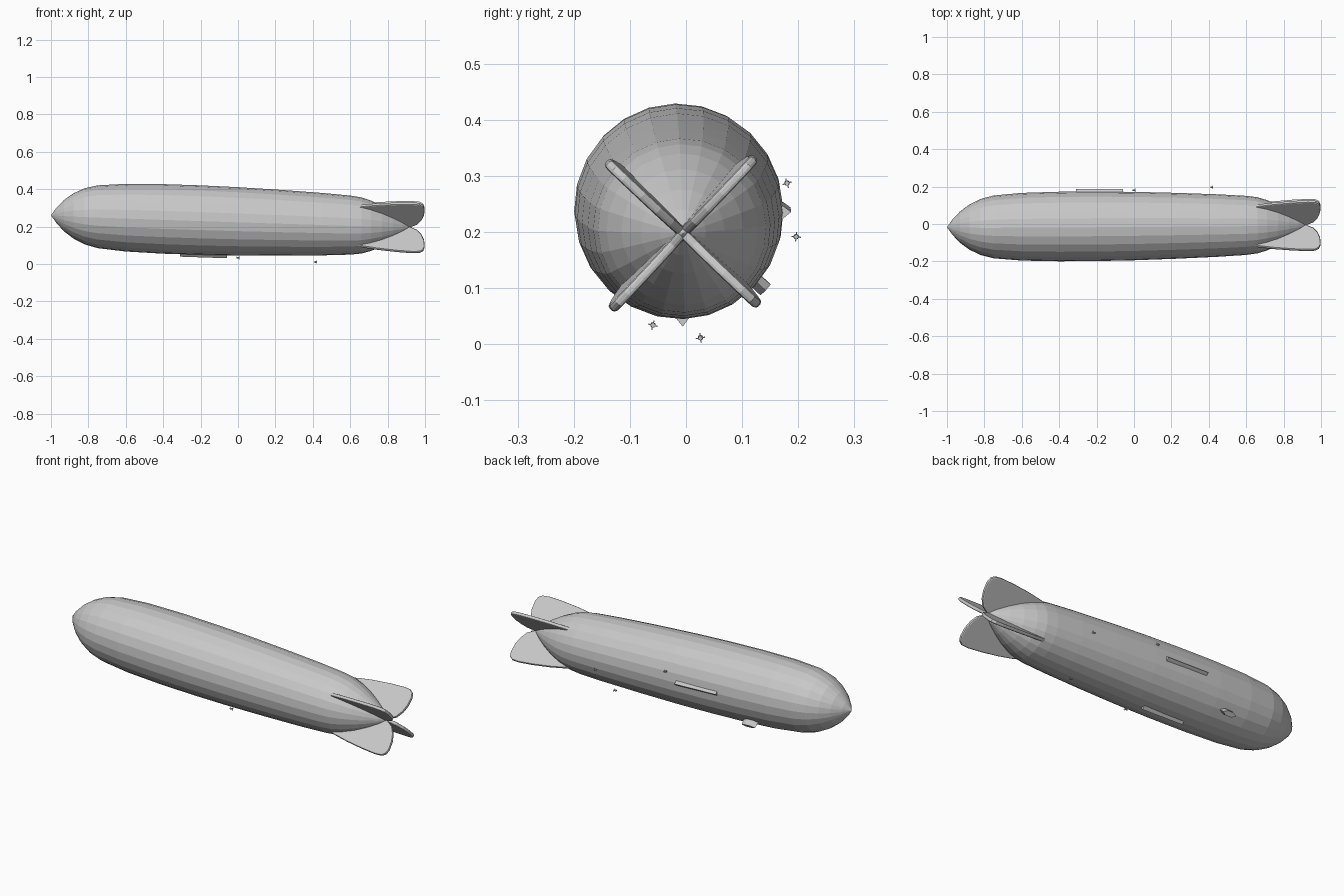
import bpy, bmesh
from math import radians, cos, sin, pi
from mathutils import Matrix, Vector

if "Cube" in bpy.data.objects:
    bpy.data.objects.remove(bpy.data.objects["Cube"])

grey = bpy.data.materials.new("light_grey")
grey.use_nodes = True
grey.diffuse_color = (0.58, 0.58, 0.58, 1)
grey.node_tree.nodes["Principled BSDF"].inputs["Base Color"].default_value = (0.58, 0.58, 0.58, 1)

# Ship frame: x runs nose to tail, -z is the keel; the ship is rolled and slightly pitched
FRAME = Matrix(((1, 0, 0, 0), (0.006, 1, 0, -0.011), (-0.033, 0, 1, 0.228), (0, 0, 0, 1)))
FRAME = FRAME @ Matrix.Rotation(radians(46.6), 4, 'X')


def finish(name, bm, around=0):
    """Turn a part around the hull axis and place it in the ship frame."""
    bmesh.ops.recalc_face_normals(bm, faces=bm.faces)
    mesh = bpy.data.meshes.new(name)
    bm.to_mesh(mesh)
    bm.free()
    mesh.transform(FRAME @ Matrix.Rotation(radians(around), 4, 'X'))
    mesh.materials.append(grey)
    obj = bpy.data.objects.new(name, mesh)
    bpy.context.collection.objects.link(obj)
    return obj


def extrude(bm, points, offset):
    """Prism from a flat outline."""
    face = bm.faces.new([bm.verts.new(p) for p in points])
    top = bmesh.ops.extrude_face_region(bm, geom=[face], use_keep_orig=True)
    verts = [v for v in top["geom"] if isinstance(v, bmesh.types.BMVert)]
    bmesh.ops.translate(bm, verts=verts, vec=offset)
    return verts


def hull():
    profile = [(-1, 0), (-0.97, 0.042), (-0.93, 0.084), (-0.88, 0.121), (-0.82, 0.15),
               (-0.75, 0.168), (-0.6, 0.181), (-0.4, 0.186), (-0.2, 0.186), (0, 0.183),
               (0.23, 0.176), (0.45, 0.167), (0.6, 0.158), (0.66, 0.15), (0.71, 0.135),
               (0.77, 0.109), (0.83, 0.075), (0.88, 0.041), (0.93, 0)]
    bm = bmesh.new()
    sides = 24
    rings = []
    for x, r in profile:
        if r == 0:
            rings.append([bm.verts.new((x, 0, 0))] * sides)
        else:
            rings.append([bm.verts.new((x, r * cos(2 * pi * i / sides), r * sin(2 * pi * i / sides)))
                          for i in range(sides)])
    for a, b in zip(rings, rings[1:]):
        for i in range(sides):
            j = (i + 1) % sides
            bm.faces.new(dict.fromkeys((a[i], a[j], b[j], b[i])))
    finish("hull", bm)


def fin(name, around):
    outline = [(0.62, 0.145), (0.67, 0.158), (0.75, 0.171), (0.85, 0.182), (0.93, 0.187),
               (0.97, 0.184), (0.99, 0.17), (0.998, 0.145), (0.995, 0.1), (0.982, 0.06),
               (0.96, 0.027), (0.92, 0.004), (0.8, 0.02), (0.68, 0.08)]
    bm = bmesh.new()
    extrude(bm, [(x, -0.009, -r) for x, r in outline], Vector((0, 0.018, 0)))
    rims = [e for e in bm.edges if abs(e.verts[0].co.y - e.verts[1].co.y) < 0.001]
    bmesh.ops.bevel(bm, geom=rims, offset=0.006, segments=2, profile=0.5, affect='EDGES')
    finish(name, bm, around)


def keel_strip(name, around):
    # Long shallow wedge lying on the hull
    bm = bmesh.new()
    section = [(-0.31, -0.016, -0.178), (-0.31, 0.016, -0.178), (-0.31, 0, -0.199)]
    extrude(bm, section, Vector((0.25, 0, 0)))
    finish(name, bm, around)


def gondola():
    # Boat-shaped cabin under the nose
    bm = bmesh.new()
    outline = [(-0.525, 0), (-0.5, 0.013), (-0.46, 0.013), (-0.435, 0), (-0.46, -0.013), (-0.5, -0.013)]
    low = extrude(bm, [(x, y, -0.175) for x, y in outline], Vector((0, 0, -0.039)))
    for v in low:
        v.co.x = -0.48 + (v.co.x + 0.48) * 0.9
    finish("gondola", bm)


def engine(name, x, r, around):
    # Small pod with a four-bladed propeller
    bm = bmesh.new()
    place = Matrix.Translation((x, 0, -r))
    bmesh.ops.create_cone(bm, cap_ends=True, segments=8, radius1=0.005, radius2=0.004, depth=0.014,
                          matrix=place @ Matrix.Rotation(pi / 2, 4, 'Y'))
    for turn in (0, 90):
        blade = Matrix.Rotation(radians(turn), 4, 'X') @ Matrix.Diagonal((0.002, 0.017, 0.002, 1))
        bmesh.ops.create_cube(bm, size=1, matrix=Matrix.Translation((0.007, 0, 0)) @ place @ blade)
    finish(name, bm, around)


hull()
gondola()
for label, angle in (("lower_fin", 0), ("side_fin_left", 90), ("upper_fin", 180), ("side_fin_right", 270)):
    fin(label, angle)
for side, sign in (("left", 1), ("right", -1)):
    keel_strip("keel_strip_" + side, sign * 45)
    engine("front_engine_" + side, 0, 0.2, sign * 60.5)
    engine("rear_engine_" + side, 0.415, 0.206, sign * 37)
